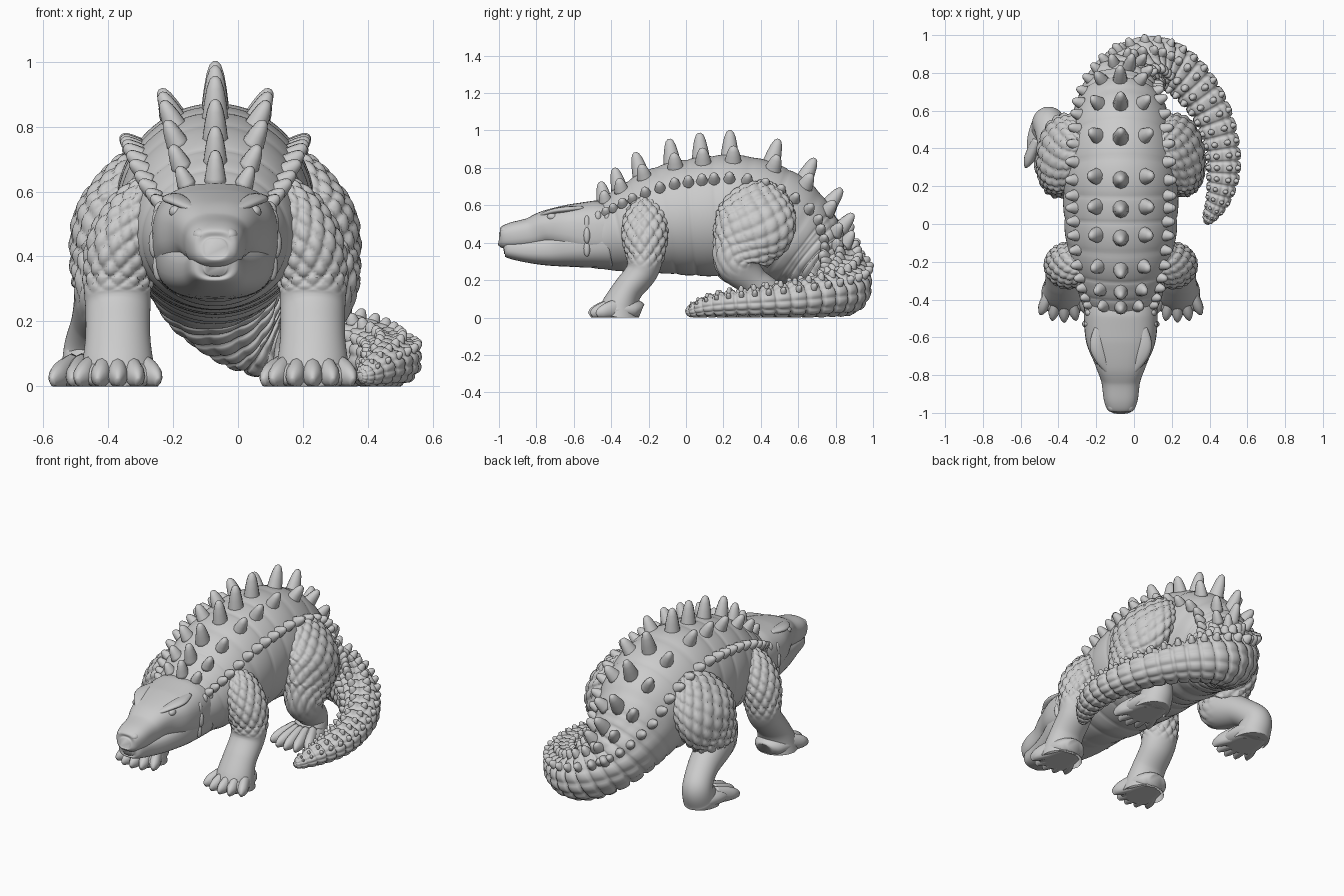
import bpy, bmesh, math
from mathutils import Vector

if "Cube" in bpy.data.objects:
    bpy.data.objects.remove(bpy.data.objects["Cube"])

CX = -0.07                      # centre line of the body
X, Z = Vector((1, 0, 0)), Vector((0, 0, 1))


def spline(st, t):
    """Catmull-Rom through stations of (x, y, z, half width, half height)."""
    n = len(st) - 1
    t = min(max(t, 0), n)
    i = min(int(t), n - 1)
    u = t - i
    a, b, c, d = (st[min(max(i + k, 0), n)] for k in (-1, 0, 1, 2))
    return [0.5 * (2*q + (r - p)*u + (2*p - 5*q + 4*r - s)*u*u + (3*q - p - 3*r + s)*u**3)
            for p, q, r, s in zip(a, b, c, d)]


def frame(st, t, ref):
    p = spline(st, t)
    d = (Vector(spline(st, t + .08)[:3]) - Vector(spline(st, t - .08)[:3])).normalized()
    side = d.cross(ref).normalized()
    return Vector(p[:3]), d, side, side.cross(d), max(p[3], .004), max(p[4], .004)


def power(v, e):
    return math.copysign(abs(v) ** e, v)


def make(name, bm):
    bmesh.ops.recalc_face_normals(bm, faces=bm.faces)
    me = bpy.data.meshes.new(name)
    bm.to_mesh(me)
    bm.free()
    me.shade_smooth()
    ob = bpy.data.objects.new(name, me)
    bpy.context.collection.objects.link(ob)
    return ob


def skin(bm, rings):
    for r, q in zip(rings, rings[1:]):
        for i in range(len(r)):
            j = (i + 1) % len(r)
            bm.faces.new((r[i], r[j], q[j], q[i]))
    bm.faces.new(rings[0])
    bm.faces.new(rings[-1])


def loft(bm, st, rows, sides, ref=Z, bump=None, e=1.0):
    rings = []
    for i in range(rows + 1):
        t = (len(st) - 1) * i / rows
        p, d, s, u, w, h = frame(st, t, ref)
        ring = []
        for k in range(sides):
            a = math.tau * k / sides
            b = bump(t, a) * min(1, w / .1) if bump else 0
            v = p + s * power(math.sin(a), e) * (w + b) + u * power(math.cos(a), e) * (h + b)
            v.z = max(v.z, 0)
            ring.append(bm.verts.new(v))
        rings.append(ring)
    skin(bm, rings)


def spike(bm, st, t, a, length, along, across):
    """Blunt blade standing on the loft surface."""
    p, d, s, u, w, h = frame(st, t, Z)
    base = p + s * math.sin(a) * w + u * math.cos(a) * h
    n = (s * math.sin(a) / w + u * math.cos(a) / h).normalized()
    c = d.cross(n).normalized()
    rings = []
    for f, r in ((-.25, 1.1), (0, 1), (.35, .86), (.7, .66), (.92, .42), (1, .15)):
        rings.append([bm.verts.new(base + n * f * length
                      + d * r * along * math.cos(math.tau * k / 10)
                      + c * r * across * math.sin(math.tau * k / 10)) for k in range(10)])
    skin(bm, rings)


def ramp(t, lo, hi):
    f = min(max((t - lo) / (hi - lo), 0), 1)
    return f * f * (3 - 2 * f)


def blob(bm, c, r):
    res = bmesh.ops.create_uvsphere(bm, u_segments=16, v_segments=10, radius=1)
    for v in res['verts']:
        v.co = Vector((v.co.x * r[0], v.co.y * r[1], v.co.z * r[2])) + Vector(c)


# Body and tail: one continuous loft curling to the right side
spine = [(CX, -.62, .44, .16, .15), (CX, -.45, .44, .195, .185), (CX, -.3, .47, .25, .24),
         (CX, -.1, .52, .29, .295), (CX, .1, .54, .305, .32), (CX, .3, .54, .305, .325),
         (CX, .5, .47, .275, .305), (CX, .66, .36, .22, .23), (-.03, .77, .26, .18, .175),
         (.06, .845, .19, .145, .155), (.17, .845, .145, .13, .135), (.29, .76, .12, .12, .115),
         (.4, .61, .1, .105, .1), (.46, .43, .085, .095, .085), (.472, .27, .075, .088, .075),
         (.445, .13, .06, .065, .06), (.395, .03, .035, .035, .035), (.375, .005, .03, .01, .012)]


def body_bump(t, a):
    k = ramp(t, 6, 8)
    fold = abs(math.sin(math.pi * (t - .965) / .67)) ** .3 - 1
    plate = (abs(math.sin(math.pi * t * 2.5)) * abs(math.sin(a * 6 + .26))) ** .3 - .75
    return (1 - k) * .01 * fold * ramp(t, .5, 1.5) + k * .022 * plate


bm = bmesh.new()
loft(bm, spine, 340, 84, bump=body_bump)
make("body_and_tail", bm)

# Spikes: tall centre row, two shorter rows each side, small ones on the tail
bm = bmesh.new()
for k in range(11):
    t = 1.3 + .67 * k
    g = math.sin(math.pi * min(max((k + 1.2) / 12, 0), 1)) ** .7
    spike(bm, spine, t, 0, .05 + .08 * g, .034 + .013 * g, .026 + .017 * g)
    for s in (-1, 1):
        spike(bm, spine, t + .06, s * .44, .03 + .055 * g, .028 + .016 * g, .022 + .015 * g)
        for dt in (0, .33):
            spike(bm, spine, t + dt, s * .93, .02 + .035 * g, .022 + .01 * g, .018 + .014 * g)
make("back_spikes", bm)

bm = bmesh.new()
for k in range(20):
    t = 8.2 + .4 * k
    w = spline(spine, t)[3]
    for a in (-.95, -.36, .36, .95):
        spike(bm, spine, t, a, .25 * w, .17 * w, .2 * w)
make("tail_spikes", bm)

# Head: skull and lower jaw meet in a mouth line
skull = [(CX, -1.0, .425, .035, .03), (CX, -.985, .425, .068, .056), (CX, -.93, .435, .09, .073),
         (CX, -.83, .45, .104, .084), (CX, -.74, .475, .138, .1), (CX, -.63, .474, .182, .132),
         (CX, -.5, .46, .195, .165), (CX, -.38, .46, .19, .155)]
jaw = [(CX, -.975, .37, .035, .03), (CX, -.955, .37, .074, .05), (CX, -.85, .36, .099, .066),
       (CX, -.73, .362, .136, .086), (CX, -.6, .385, .176, .118), (CX, -.42, .42, .192, .16)]
bm = bmesh.new()
loft(bm, skull, 60, 40, e=.78)
make("skull", bm)
bm = bmesh.new()
loft(bm, jaw, 40, 40, e=.78)
make("lower_jaw", bm)

# Eyes, brows, nostrils, cheek and neck bumps
eyes, bumps = bmesh.new(), bmesh.new()
for s in (-1, 1):
    blob(eyes, (CX + s * .12, -.715, .538), (.022, .028, .02))
    blob(bumps, (CX + s * .045, -.965, .465), (.025, .03, .022))
    brow = [(CX + s * .06, -.79, .54, .012, .01), (CX + s * .1, -.715, .565, .034, .014),
            (CX + s * .125, -.64, .578, .04, .016), (CX + s * .12, -.55, .585, .02, .01)]
    loft(bumps, brow, 14, 12)
    for a, z in ((.178, .5), (.187, .44), (.175, .37)):
        blob(bumps, (CX + s * a, -.53, z), (.018, .018, .045))
    for y in (-.47, -.42):
        blob(bumps, (CX + s * .165, y, .54), (.025, .02, .03))
make("eyes", eyes)
make("brows_and_head_bumps", bumps)


# Legs: scaly upper part, plain shank, flat foot with clawed toes
def scales(end, across, down):
    def f(t, a):
        u, v = a * across / 2, t * down
        cell = abs(math.sin(u + v) * math.sin(u - v)) ** .28
        return .024 * (cell - .75) * (1 - ramp(t, end - .5, end + .4))
    return f


def foot(bm, x, y, length, spread, turn, count=5):
    # flat pad under the toes
    pad = [(x, y + .15, .03, .05, .04), (x, y + .12, .04, .09, .055), (x, y + .03, .04, .115, .06),
           (x, y - .05, .03, .11, .045), (x, y - .075, .03, .08, .03)]
    loft(bm, pad, 16, 24)
    for k in range(count):
        f = 2 * k / (count - 1) - 1
        ang = turn + f * .4
        dx, dy = math.sin(ang), -math.cos(ang)
        bx, by = x + f * spread, y + .03 * f * f
        st = [(bx + dx * length * q, by + dy * length * q, z, w, h) for q, z, w, h in
              ((0, .05, .03, .052), (.4, .04, .031, .046), (.7, .03, .029, .038),
               (.88, .022, .02, .028), (1, .012, .008, .014))]
        loft(bm, st, 14, 12)


front = [(.19, -.22, .62, .06, .05), (.24, -.22, .54, .11, .09), (.285, -.22, .43, .122, .11),
         (.3, -.22, .32, .1, .105), (.3, -.24, .24, .085, .1), (.3, -.31, .15, .08, .1),
         (.3, -.35, .07, .095, .11), (.3, -.365, .0, .12, .12)]
thigh = [(.19, .43, .7, .07, .05), (.25, .41, .63, .17, .09), (.315, .37, .5, .215, .12),
         (.33, .31, .38, .18, .115), (.33, .28, .29, .125, .105)]

for s, side in ((1, "right"), (-1, "left")):
    at = lambda st: [(CX + s * p[0],) + p[1:] for p in st]
    bm = bmesh.new()
    loft(bm, at(front), 120, 84, ref=X, bump=scales(3.3, 12, 4.71))
    foot(bm, CX + s * .3, -.39, .125, .075, 0)
    make("front_leg_" + side, bm)

    fx, fy = (.27, .37) if s > 0 else (.38, .46)      # hind feet are planted unevenly
    shank = [((.33 + fx) / 2, fy - .02, .2, .085, .088), (fx, fy + .07, .12, .085, .085),
             (fx, fy + .05, .05, .1, .095), (fx, fy + .01, 0, .11, .1)]
    bm = bmesh.new()
    loft(bm, at(thigh + shank), 140, 96, ref=X, bump=scales(4.0, 14, 5.5))
    foot(bm, CX + s * fx, fy - .04, .16, .06, 0)
    make("hind_leg_" + side, bm)
